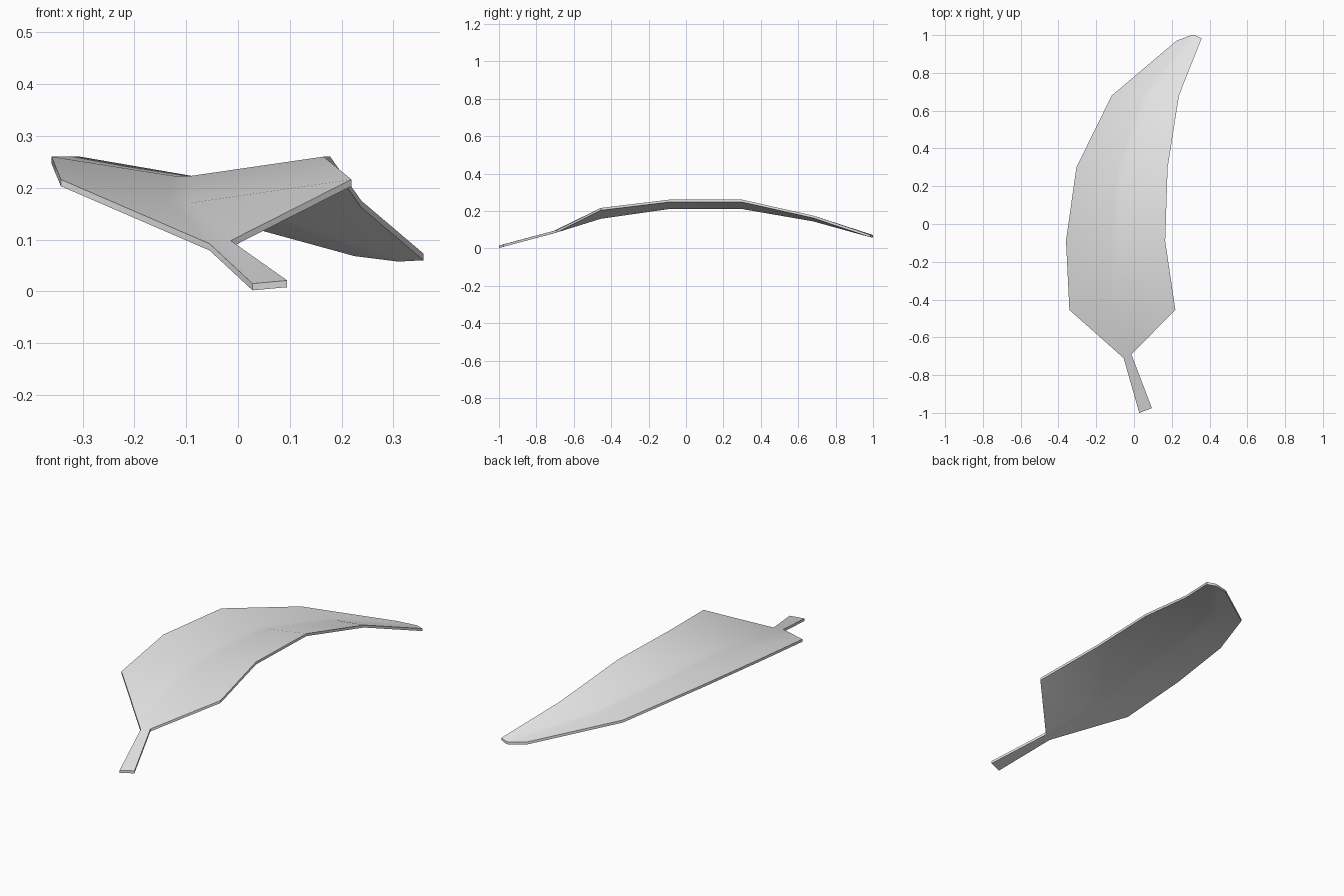
import bpy
import bmesh
import math
from mathutils import Vector

cube = bpy.data.objects.get("Cube")
if cube:
    bpy.data.objects.remove(cube, do_unlink=True)

THICKNESS = 0.013

grey = bpy.data.materials.new("leaf grey")
grey.use_nodes = True
colour = (0.8, 0.8, 0.8, 1)
grey.diffuse_color = colour
grey.node_tree.nodes["Principled BSDF"].inputs["Base Color"].default_value = colour

# Cross-sections from stem to tip: left edge, two points of the central vein, right edge
stem_end = [(0.028, -1.0, 0.015)] * 2 + [(0.095, -0.975, 0.021)] * 2
stem_top = [(-0.055, -0.71, 0.092)] * 2 + [(-0.014, -0.69, 0.098)] * 2


def blade_row(y, xs, edge_z, vein_z):
    """One V-shaped section across the blade."""
    return [(x, y, z) for x, z in zip(xs, (edge_z, vein_z, vein_z, edge_z))]


tip = [(0.225, 0.97, 0.081), (0.305, 1.0, 0.071),
       (0.32, 1.0, 0.071), (0.358, 0.983, 0.073)]
rows = [
    stem_end,
    stem_top,
    blade_row(-0.455, (-0.342, -0.13, -0.09, 0.219), 0.216, 0.171),
    blade_row(-0.09, (-0.36, -0.125, -0.09, 0.165), 0.26, 0.223),
    blade_row(0.3, (-0.305, -0.09, -0.055, 0.178), 0.26, 0.223),
    blade_row(0.68, (-0.118, 0.045, 0.075, 0.238), 0.175, 0.157),
    tip,
]

# Upper surface
bm = bmesh.new()
grid = [[bm.verts.new(p) for p in row] for row in rows]
for a, b in zip(grid, grid[1:]):
    for i in range(3):
        bm.faces.new((a[i], a[i + 1], b[i + 1], b[i]))
bmesh.ops.remove_doubles(bm, verts=bm.verts, dist=0.001)

# Thickness, straight down
top_faces = bm.faces[:]
result = bmesh.ops.extrude_face_region(bm, geom=top_faces, use_keep_orig=True)
lower = [v for v in result["geom"] if isinstance(v, bmesh.types.BMVert)]
bmesh.ops.translate(bm, verts=lower, vec=Vector((0, 0, -THICKNESS)))
bmesh.ops.recalc_face_normals(bm, faces=bm.faces)

mesh = bpy.data.meshes.new("leaf")
bm.to_mesh(mesh)
bm.free()
leaf = bpy.data.objects.new("leaf", mesh)
bpy.context.collection.objects.link(leaf)
mesh.materials.append(grey)

# Smooth blade with a crisp rim
bpy.ops.object.select_all(action="DESELECT")
leaf.select_set(True)
bpy.context.view_layer.objects.active = leaf
bpy.ops.object.shade_smooth_by_angle(angle=math.radians(40))
